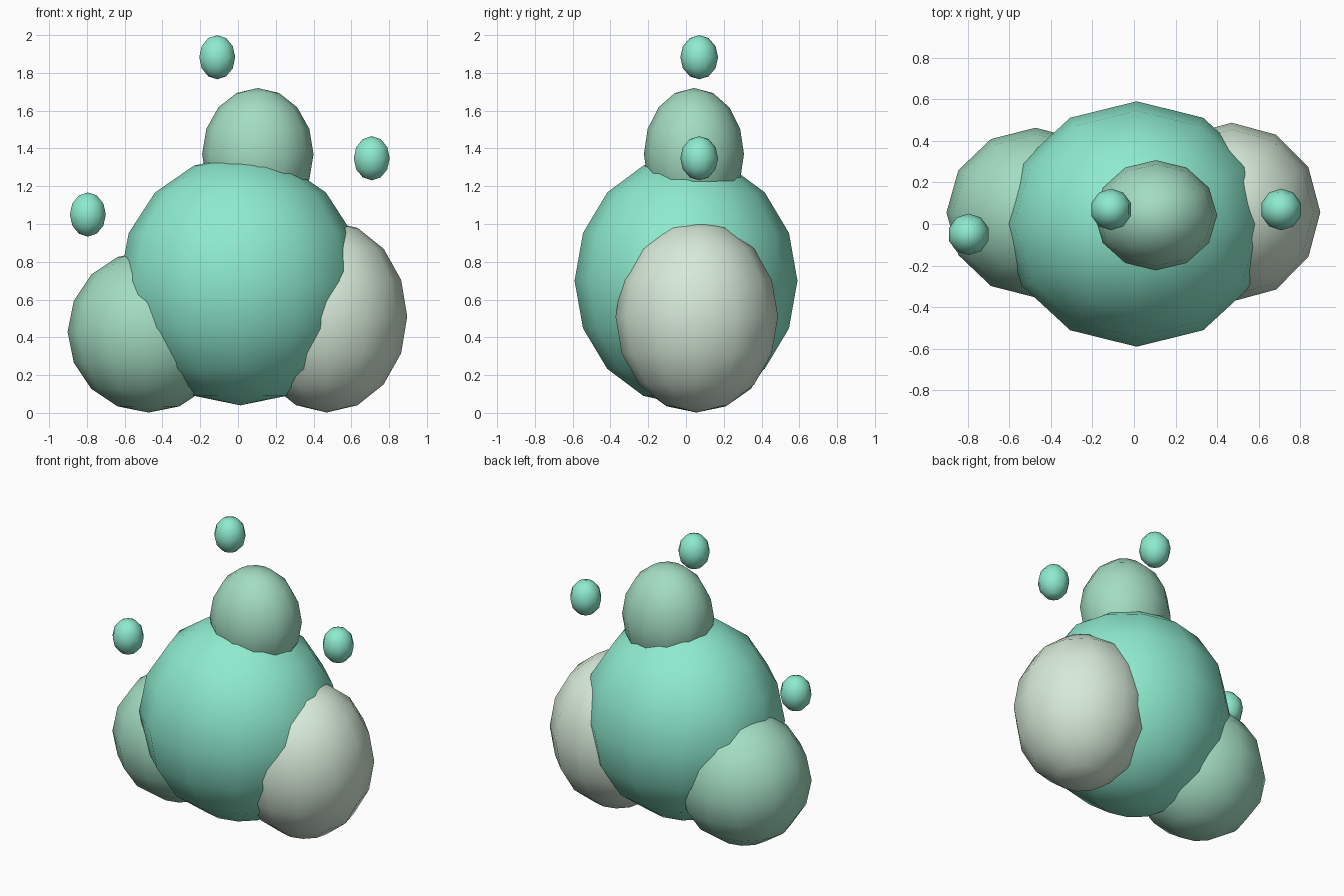
import bpy

if "Cube" in bpy.data.objects:
    bpy.data.objects.remove(bpy.data.objects["Cube"])


def make_material(name, color):
    m = bpy.data.materials.new(name)
    m.diffuse_color = (*color, 1)
    m.use_nodes = True
    m.node_tree.nodes["Principled BSDF"].inputs["Base Color"].default_value = m.diffuse_color
    return m


mint = make_material("mint", (0.27, 0.83, 0.62))
sage = make_material("sage", (0.37, 0.72, 0.54))
pale = make_material("pale", (0.68, 0.82, 0.69))


def blob(name, center, radii, mat, segments=12, rings=8):
    """Smooth-shaded low-poly ellipsoid."""
    bpy.ops.mesh.primitive_uv_sphere_add(segments=segments, ring_count=rings,
                                         radius=1, location=center)
    ob = bpy.context.object
    ob.name = name
    ob.scale = radii
    bpy.ops.object.transform_apply(location=False, rotation=False, scale=True)
    bpy.ops.object.shade_smooth()
    ob.data.materials.append(mat)
    return ob


# Large central body with three lobes merged into it
blob("body", (0.013, 0, 0.70), (0.64, 0.59, 0.66), mint)
blob("left_lobe", (-0.474, 0.055, 0.43), (0.428, 0.408, 0.428), sage)
blob("right_lobe", (0.47, 0.057, 0.51), (0.426, 0.43, 0.508), pale)
blob("top_lobe", (0.105, 0.042, 1.37), (0.295, 0.265, 0.35), sage)

# Small floating bubbles
for i, c in enumerate([(-0.795, -0.05, 1.05), (0.708, 0.07, 1.348), (-0.11, 0.07, 1.883)]):
    blob(f"bubble_{i + 1}", c, (0.10, 0.10, 0.117), mint, 10, 6)
